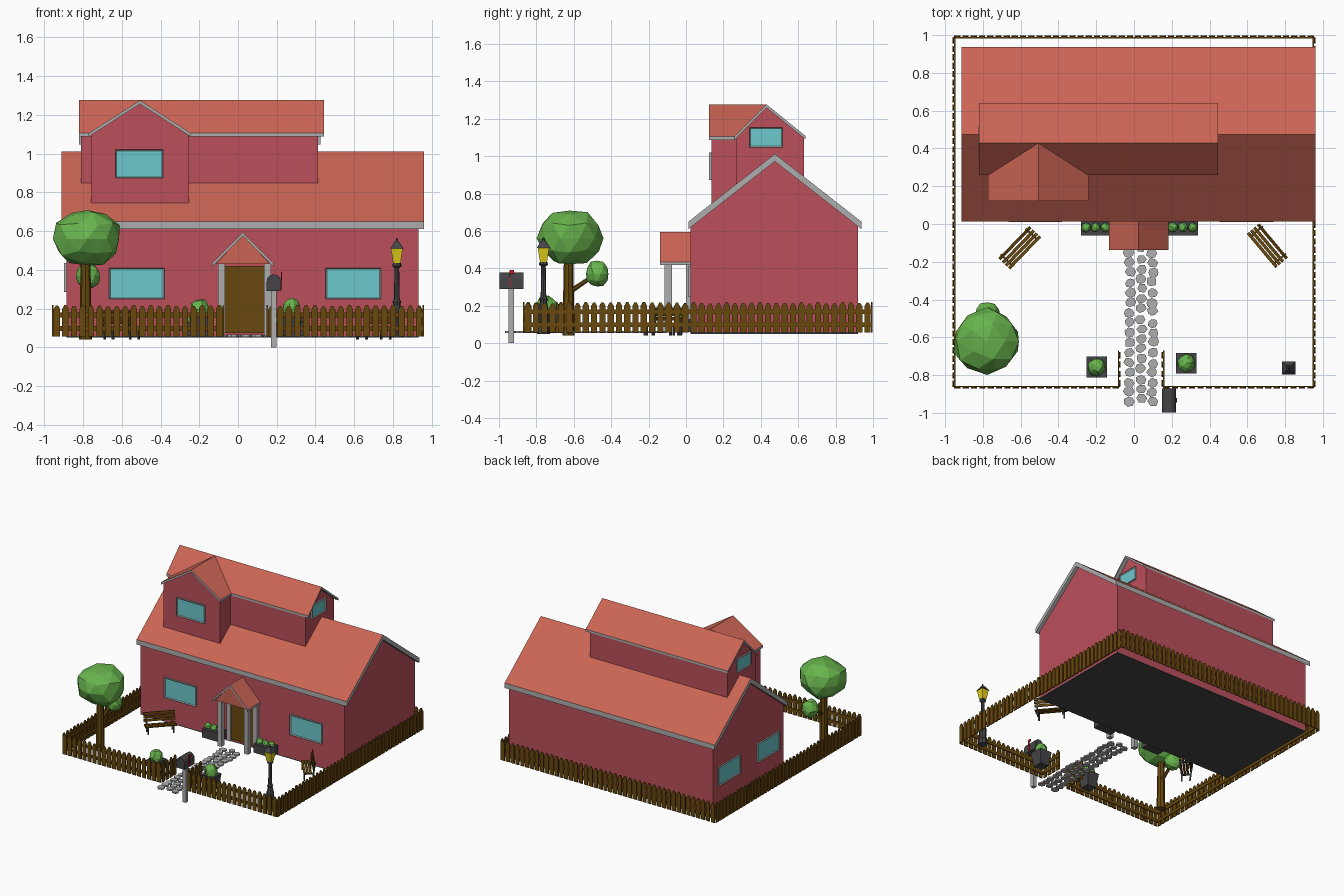
import bpy, bmesh, random
from math import radians, cos, sin, tau, atan2, pi
from mathutils import Vector, Matrix

if "Cube" in bpy.data.objects:
    bpy.data.objects.remove(bpy.data.objects["Cube"])

random.seed(4)

def material(name, *rgb):
    m = bpy.data.materials.new(name)
    m.diffuse_color = (*rgb, 1)
    m.use_nodes = True
    m.node_tree.nodes["Principled BSDF"].inputs["Base Color"].default_value = m.diffuse_color
    return m

WALL = material("wall_red", .50, .08, .105)
ROOF = material("roof_red", .60, .13, .09)
TRIM = material("trim_grey", .42, .42, .42)
DARK = material("dark_grey", .06, .06, .065)
GLASS = material("glass", .15, .58, .60)
WOOD = material("wood", .14, .065, .004)
LEAF = material("leaf", .14, .46, .075)
LIGHT = material("lamp_light", .75, .62, .01)
FLAG = material("flag_red", .6, .01, .02)

# ---------- helpers ----------
def finish(bm, name, *mats, matrix=None):
    if matrix:
        bm.transform(matrix)
    bmesh.ops.recalc_face_normals(bm, faces=bm.faces)
    me = bpy.data.meshes.new(name)
    bm.to_mesh(me)
    bm.free()
    for m in mats:
        me.materials.append(m)
    ob = bpy.data.objects.new(name, me)
    bpy.context.collection.objects.link(ob)
    return ob

def box(bm, lo, hi):
    lo, hi = Vector(lo), Vector(hi)
    m = Matrix.Translation((lo + hi) / 2) @ Matrix.Diagonal((*(hi - lo), 1))
    return bmesh.ops.create_cube(bm, size=1, matrix=m)["verts"]

def prism(bm, pts, axis, a, b):
    place = {"x": lambda u, v, w: (w, u, v), "y": lambda u, v, w: (u, w, v),
             "z": lambda u, v, w: (u, v, w)}[axis]
    ends = [[bm.verts.new(place(u, v, w)) for u, v in pts] for w in (a, b)]
    for e in ends:
        bm.faces.new(e)
    for i in range(len(pts)):
        j = (i + 1) % len(pts)
        bm.faces.new((ends[0][i], ends[0][j], ends[1][j], ends[1][i]))

def cone(bm, p0, p1, r0, r1, n=8, turn=0):
    p0, p1 = Vector(p0), Vector(p1)
    d = p1 - p0
    m = Matrix.Translation((p0 + p1) / 2) @ d.to_track_quat("Z", "Y").to_matrix().to_4x4()
    bmesh.ops.create_cone(bm, cap_ends=True, segments=n, radius1=r0, radius2=r1,
                          depth=d.length, matrix=m @ Matrix.Rotation(turn, 4, "Z"))

def foliage(bm, c, radii, sub, jitter):
    m = Matrix.Translation(c) @ Matrix.Diagonal((*radii, 1))
    for v in bmesh.ops.create_icosphere(bm, subdivisions=sub, radius=1, matrix=m)["verts"]:
        v.co = Vector(c) + (v.co - Vector(c)) * random.uniform(1 - jitter, 1 + jitter)

def solid(name, mat, pts, axis, a, b):
    bm = bmesh.new()
    prism(bm, pts, axis, a, b)
    return finish(bm, name, mat)

def gable_roof(name, axis, a, b, u0, ur, u1, ze, zr, t):
    ob = solid(name, TRIM, [(u0, ze), (ur, zr), (u1, ze), (u1, ze - t), (ur, zr - t), (u0, ze - t)], axis, a, b)
    ob.data.materials.append(ROOF)
    for p in ob.data.polygons:
        p.material_index = int(p.normal.z > .3)

def gable_walls(name, axis, a, b, u0, ur, u1, z0, ze, zr):
    solid(name, WALL, [(u0, z0), (u1, z0), (u1, ze), (ur, zr), (u0, ze)], axis, a, b)

def window(name, c, w, h, angle):
    bm = bmesh.new()
    box(bm, (-w / 2, -.012, -h / 2), (w / 2, .01, h / 2))
    front = min(bm.faces, key=lambda f: f.calc_center_median().y)
    bmesh.ops.inset_region(bm, faces=[front], thickness=.01, depth=-.006)
    front.material_index = 1
    finish(bm, name, TRIM, GLASS, matrix=Matrix.Translation(c) @ Matrix.Rotation(radians(angle), 4, "Z"))

# ---------- house ----------
gable_walls("main_walls", "x", -.885, .933, .024, .475, .92, .056, .63, .985)
gable_roof("main_roof", "x", -.912, .96, .013, .475, .937, .65, 1.012, .04)
bm = bmesh.new(); box(bm, (-.885, .024, .05), (.933, .92, .06)); finish(bm, "floor_slab", DARK)
gable_walls("upper_walls", "x", -.81, .413, .268, .43, .632, .84, 1.1, 1.265)
gable_roof("upper_roof", "x", -.82, .445, .26, .43, .64, 1.107, 1.277, .018)
gable_walls("dormer_walls", "y", .136, .43, -.758, -.506, -.254, .745, 1.1, 1.262)
gable_roof("dormer_roof", "y", .123, .43, -.772, -.506, -.242, 1.105, 1.275, .018)

window("window_front_left", (-.523, .022, .33), .285, .162, 0)
window("window_front_right", (.595, .022, .33), .285, .162, 0)
window("window_dormer", (-.51, .134, .947), .247, .147, 0)
window("window_upper_right", (.413, .428, 1.1), .178, .107, 90)
window("window_upper_left", (-.81, .428, 1.1), .178, .107, -90)
for i, y in enumerate((.225, .72)):
    window(f"window_side_{i}", (-.885, y, .36), .28, .15, -90)

# ---------- porch and door ----------
gable_roof("porch_roof", "y", -.138, .03, -.133, .025, .183, .435, .594, .018)
solid("porch_gable", ROOF, [(-.115, .43), (.165, .43), (.025, .58)], "y", -.13, .025)
bm = bmesh.new()
for x in (-.103, .134):
    box(bm, (x, -.115, .06), (x + .036, -.075, .435))
    box(bm, (x, .0, .06), (x + .036, .03, .435))
finish(bm, "porch_posts", TRIM)
bm = bmesh.new(); box(bm, (-.07, .008, .075), (.137, .03, .42)); finish(bm, "door", WOOD)

# ---------- planters and pots ----------
for side, x0, x1 in (("left", -.28, -.125), ("right", .178, .338)):
    bm = bmesh.new(); box(bm, (x0, -.06, .06), (x1, .024, .13)); finish(bm, "planter_" + side, DARK)
    bm = bmesh.new()
    for k in range(3):
        foliage(bm, (x0 + (x1 - x0) * (k + .5) / 3, -.018, .14), (.025, .025, .028), 2, .08)
    finish(bm, "planter_plants_" + side, LEAF)
for side, x, y in (("left", -.197, -.757), ("right", .277, -.737)):
    bm = bmesh.new()
    cone(bm, (x, y, .055), (x, y, .17), .055, .077, 4, pi / 4)
    finish(bm, "pot_" + side, DARK)
    bm = bmesh.new(); foliage(bm, (x, y, .195), (.048, .048, .055), 2, .1)
    finish(bm, "pot_plant_" + side, LEAF)

# ---------- picket fence (rails on the inner side) ----------
def fence(name, p0, p1):
    d = Vector(p1) - Vector(p0)
    n = max(1, round(d.length / .044))
    step, w = d.length / n, .033
    bm = bmesh.new()
    for i in range(n):
        x = i * step + (step - w) / 2
        z, top = .056, .216 + random.uniform(-.004, .004)
        prism(bm, [(x, z), (x + w, z), (x + w, top - .02), (x + w * .68, top),
                   (x + w * .32, top), (x, top - .02)], "y", -.004, .004)
    for z in (.085, .155):
        box(bm, (0, .004, z), (d.length, .011, z + .025))
    m = Matrix.Translation((*p0, 0)) @ Matrix.Rotation(atan2(d.y, d.x), 4, "Z")
    finish(bm, name, WOOD, matrix=m)

X, Y0, Y1 = .957, -.868, .993
fence("fence_front_right", (.15, Y0), (X, Y0))
fence("fence_right", (X, Y0), (X, Y1))
fence("fence_back", (X, Y1), (-X, Y1))
fence("fence_left", (-X, Y1), (-X, Y0))
fence("fence_front_left", (-X, Y0), (-.075, Y0))
fence("fence_entry_left", (-.075, Y0), (-.075, -.67))
fence("fence_entry_right", (.15, -.67), (.15, Y0))

# ---------- stone path ----------
bm = bmesh.new()
for row in range(16):
    for col in range(3):
        cx = -.022 + col * .06 + random.uniform(-.006, .006)
        cy = -.945 + row * .053 + (col % 2) * .02 + random.uniform(-.006, .006)
        n = random.choice((6, 7, 8))
        pts = []
        for k in range(n):
            r = random.uniform(.024, .032)
            pts.append((cx + r * cos(tau * k / n), cy + r * .92 * sin(tau * k / n)))
        prism(bm, pts, "z", .054, .066)
finish(bm, "stone_path", TRIM)

# ---------- benches ----------
def bench(name, x, y, angle):
    m = Matrix.Translation((x, y, 0)) @ Matrix.Rotation(radians(angle), 4, "Z")
    bm = bmesh.new()
    for k in range(3):
        box(bm, (-.118, -.042 + k * .022, .1), (.118, -.025 + k * .022, .108))
        verts = box(bm, (-.118, .028, .12 + k * .025), (.118, .035, .14 + k * .025))
        bmesh.ops.translate(bm, verts=verts, vec=(0, k * .005, 0))
    finish(bm, name + "_slats", WOOD, matrix=m)
    bm = bmesh.new()
    for s in (-.1, .09):
        box(bm, (s, -.04, .042), (s + .01, -.03, .1))
        box(bm, (s, -.04, .09), (s + .01, .035, .1))
        prism(bm, [(.02, .042), (.03, .042), (.05, .185), (.04, .185)], "x", s, s + .01)
    finish(bm, name + "_frame", DARK, matrix=m)

bench("bench_left", -.604, -.127, 46)
bench("bench_right", .705, -.116, -50)

# ---------- tree ----------
bm = bmesh.new()
cone(bm, (-.787, -.628, .04), (-.787, -.628, .5), .033, .024)
cone(bm, (-.787, -.628, .27), (-.78, -.48, .37), .014, .01, 6)
finish(bm, "tree_trunk", WOOD)
bm = bmesh.new()
foliage(bm, (-.777, -.622, .56), (.18, .176, .15), 2, .1)
foliage(bm, (-.775, -.475, .37), (.063, .063, .072), 2, .08)
finish(bm, "tree_foliage", LEAF)

# ---------- street lamp ----------
LX, LY = .82, -.762
bm = bmesh.new()
rings = [(.034, .05), (.034, .085), (.024, .1), (.03, .17), (.018, .22), (.023, .235),
         (.015, .25), (.012, .41), (.025, .42), (.02, .435)]
for (r0, z0), (r1, z1) in zip(rings, rings[1:]):
    cone(bm, (LX, LY, z0), (LX, LY, z1), r0, r1)
cone(bm, (LX, LY, .51), (LX, LY, .545), .05, .018, 4, pi / 4)
cone(bm, (LX, LY, .545), (LX, LY, .565), .01, .004, 6)
finish(bm, "lamp_post", DARK)
bm = bmesh.new()
cone(bm, (LX, LY, .435), (LX, LY, .51), .027, .043, 4, pi / 4)
finish(bm, "lamp_glass", LIGHT)

# ---------- mailbox ----------
bm = bmesh.new(); box(bm, (.17, -.95, 0), (.2, -.92, .3)); finish(bm, "mailbox_post", TRIM)
arch = [(.185 + .037 * cos(pi * k / 8), .34 + .037 * sin(pi * k / 8)) for k in range(9)]
solid("mailbox_body", DARK, arch + [(.148, .29), (.222, .29)], "y", -.998, -.87)
bm = bmesh.new()
box(bm, (.222, -.945, .3), (.228, -.937, .39))
box(bm, (.222, -.945, .37), (.228, -.92, .39))
finish(bm, "mailbox_flag", FLAG)
